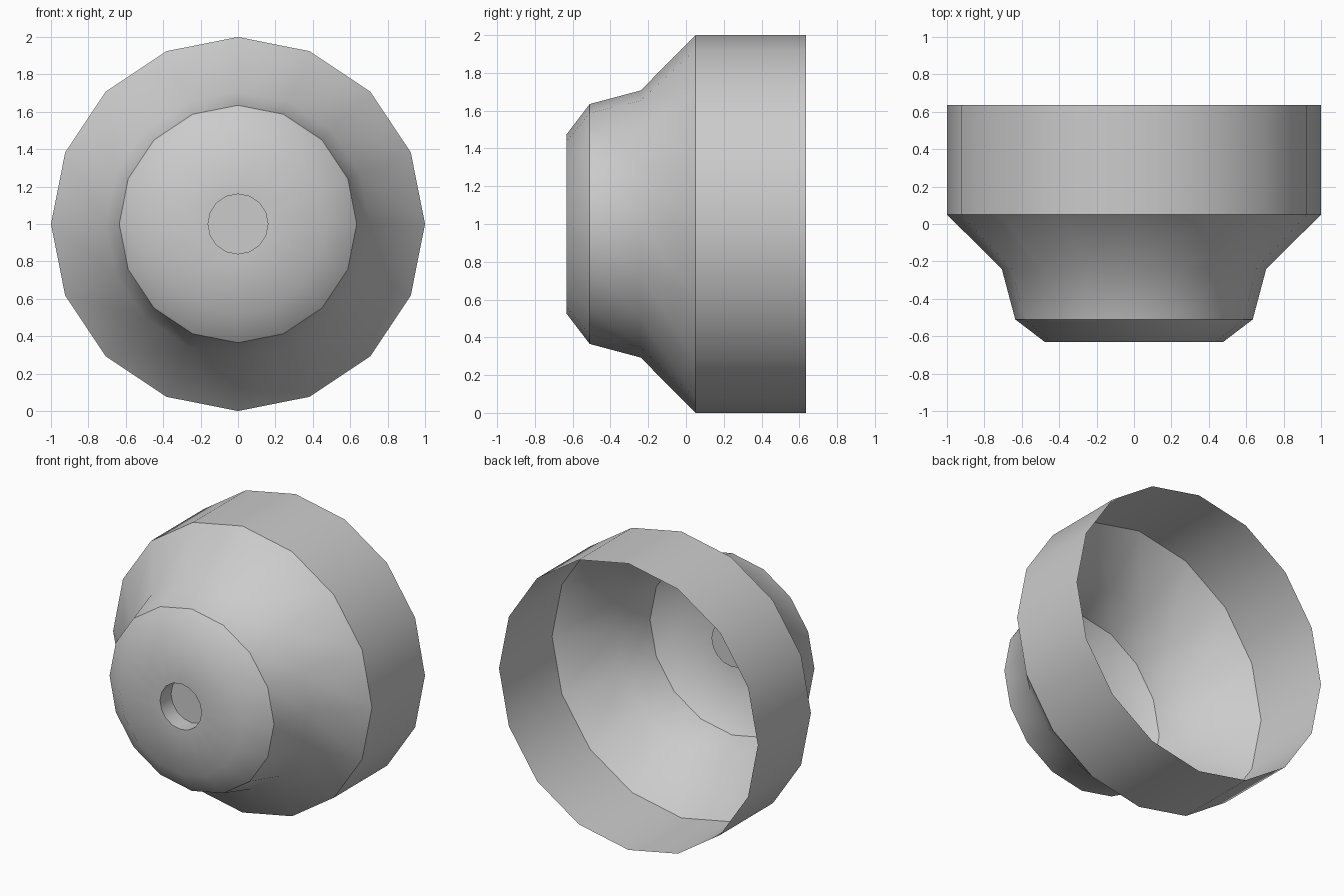
import bpy, bmesh, math

if "Cube" in bpy.data.objects:
    bpy.data.objects.remove(bpy.data.objects["Cube"])

SIDES = 16
# Radius, y position, sharp ring: open back rim to recessed hole floor
PROFILE = [
    (1.00, 0.635, False),
    (1.00, 0.05, True),
    (0.707, -0.24, False),
    (0.635, -0.51, True),
    (0.475, -0.632, False),
    (0.16, -0.632, True),
    (0.16, -0.51, True),
]

bm = bmesh.new()

# Revolved thin shell around the y axis
rings = []
for r, y, sharp in PROFILE:
    ring = []
    for i in range(SIDES):
        a = 2 * math.pi * i / SIDES
        ring.append(bm.verts.new((r * math.cos(a), y, 1 + r * math.sin(a))))
    rings.append(ring)
for a, b in zip(rings, rings[1:]):
    for i in range(SIDES):
        j = (i + 1) % SIDES
        bm.faces.new((a[i], a[j], b[j], b[i]))

# Floor of the small front recess
bm.faces.new(rings[-1])
bmesh.ops.recalc_face_normals(bm, faces=bm.faces)

# Outward means the front cap faces -y
cap = next(f for f in bm.faces if abs(f.normal.y) > 0.99 and f.calc_center_median().y < -0.6)
if cap.normal.y > 0:
    bmesh.ops.reverse_faces(bm, faces=bm.faces)

# Smooth surface with crisp rings
for f in bm.faces:
    f.smooth = True
for ring, (r, y, sharp) in zip(rings, PROFILE):
    if sharp:
        for i in range(SIDES):
            bm.edges.get((ring[i], ring[(i + 1) % SIDES])).smooth = False

mesh = bpy.data.meshes.new("stepped_cup")
bm.to_mesh(mesh)
bm.free()
bpy.context.collection.objects.link(bpy.data.objects.new("stepped_cup", mesh))
